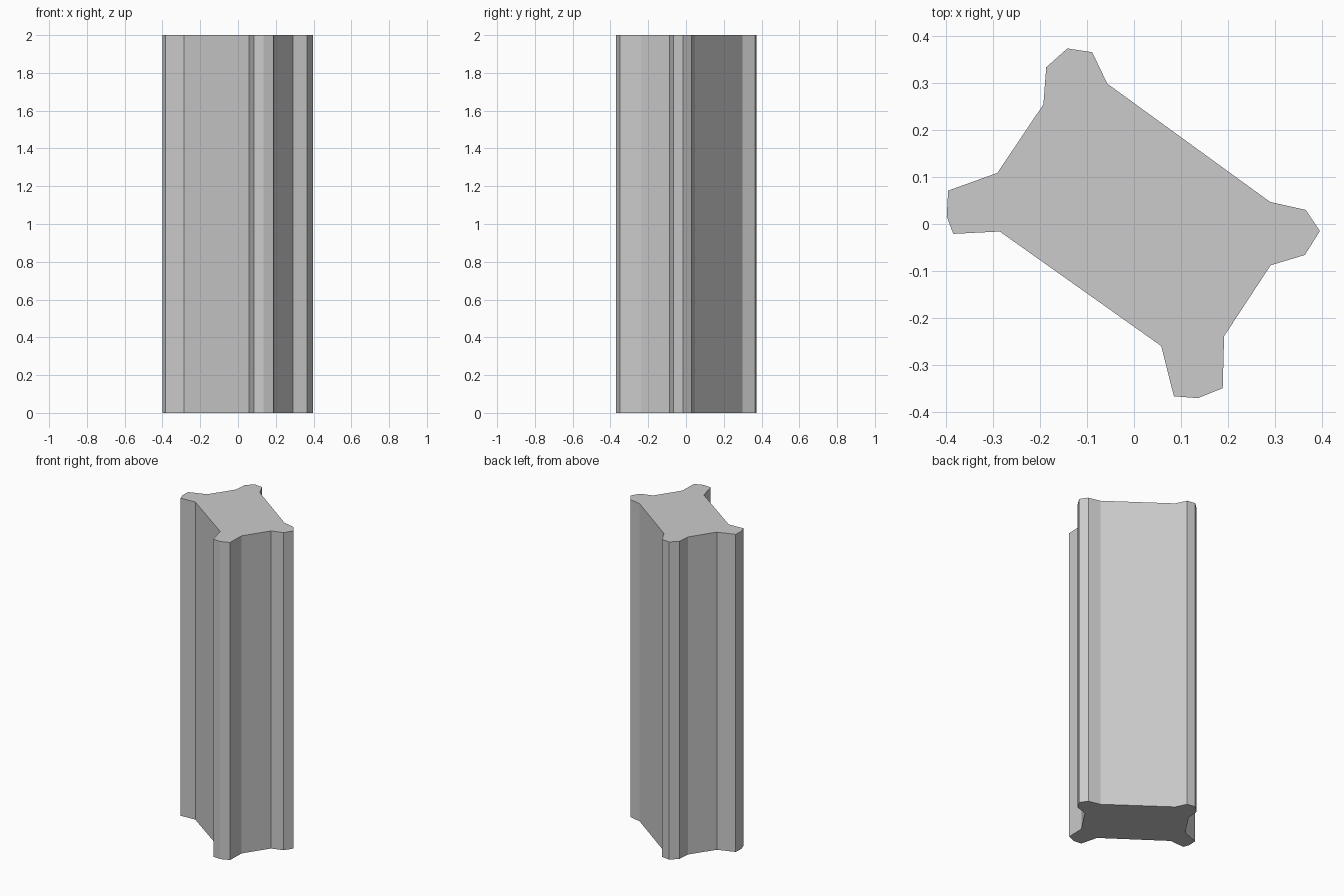
import bpy
import bmesh

HEIGHT = 2.0

# Remove the default object
default = bpy.data.objects.get("Cube")
if default:
    bpy.data.objects.remove(default, do_unlink=True)


def make_material(name, colour):
    mat = bpy.data.materials.new(name)
    mat.use_nodes = True
    mat.diffuse_color = colour
    mat.node_tree.nodes["Principled BSDF"].inputs["Base Color"].default_value = colour
    return mat


def extrude_profile(name, outline, height, material):
    """Build a flat-shaded solid by extruding an xy outline upward."""
    bm = bmesh.new()
    base = bm.faces.new([bm.verts.new((x, y, 0)) for x, y in outline])
    result = bmesh.ops.extrude_face_region(bm, geom=[base], use_keep_orig=True)
    top_verts = [g for g in result["geom"] if isinstance(g, bmesh.types.BMVert)]
    bmesh.ops.translate(bm, verts=top_verts, vec=(0, 0, height))
    bmesh.ops.recalc_face_normals(bm, faces=bm.faces[:])
    mesh = bpy.data.meshes.new(name)
    bm.to_mesh(mesh)
    bm.free()
    mesh.materials.append(material)
    obj = bpy.data.objects.new(name, mesh)
    bpy.context.collection.objects.link(obj)
    return obj


# Four corner lobes of the pillar, listed clockwise from the back
back_lobe = [(-.193, .255), (-.187, .334), (-.142, .374), (-.089, .366), (-.057, .299)]
left_lobe = [(.29, .047), (.366, .03), (.396, -.015), (.364, -.066), (.291, -.088)]
front_lobe = [(.192, -.239), (.189, -.35), (.136, -.371), (.085, -.367), (.058, -.26)]
right_lobe = [(-.286, -.016), (-.385, -.021), (-.399, .016), (-.396, .071), (-.291, .109)]

# Pillar shaft
stone = make_material("light grey stone", (0.6, 0.6, 0.6, 1))
extrude_profile("pillar_shaft", back_lobe + left_lobe + front_lobe + right_lobe, HEIGHT, stone)
